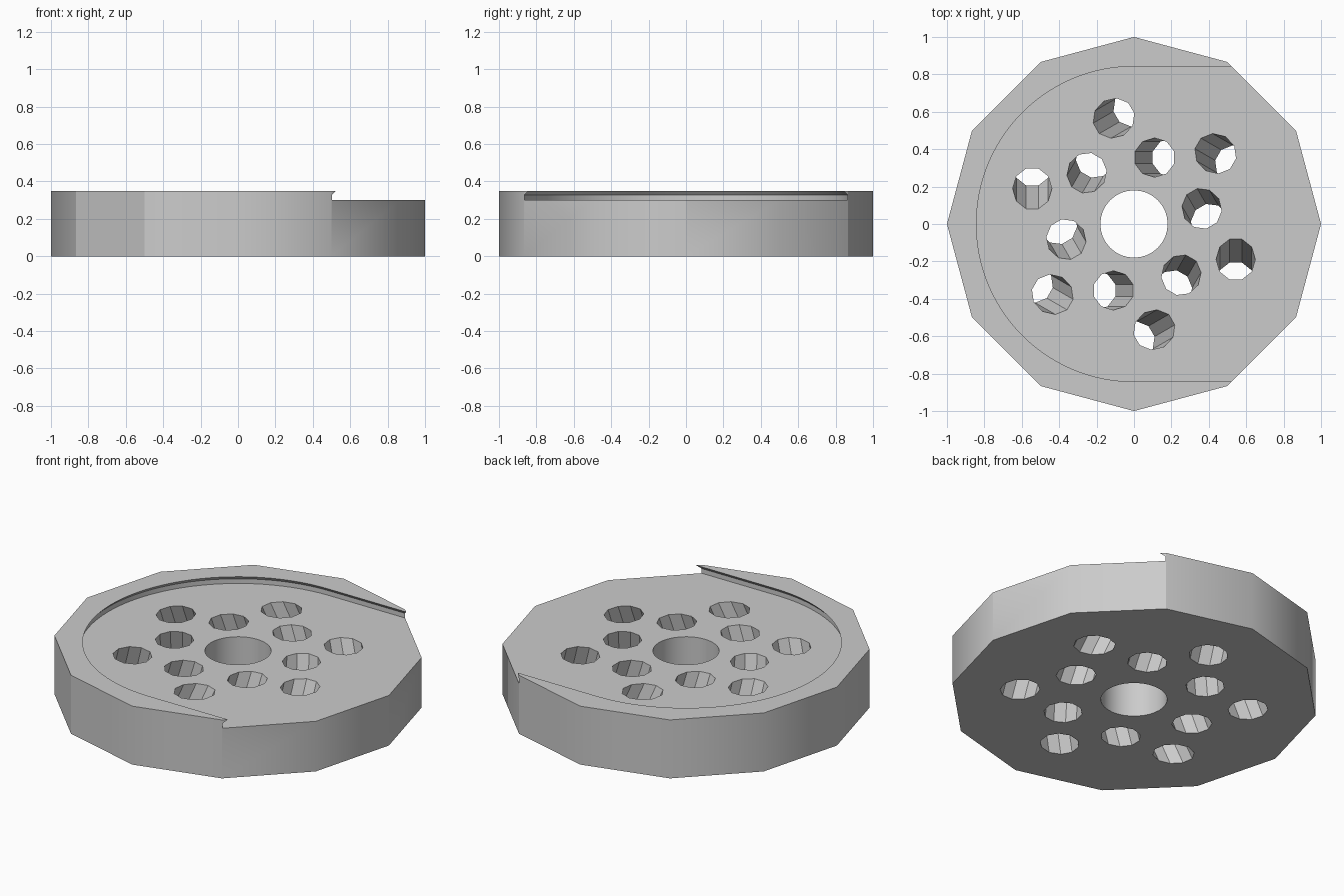
import bpy, bmesh, math
from mathutils import Vector

if "Cube" in bpy.data.objects:
    bpy.data.objects.remove(bpy.data.objects["Cube"], do_unlink=True)

HEIGHT, FLOOR = 0.35, 0.30

grey = bpy.data.materials.new("plain grey")
grey.use_nodes = True
grey.diffuse_color = (0.6, 0.6, 0.6, 1)
grey.node_tree.nodes["Principled BSDF"].inputs["Base Color"].default_value = (0.6, 0.6, 0.6, 1)


def loft(name, rings):
    """Closed solid through a stack of matching rings, bottom first."""
    bm = bmesh.new()
    loops = [[bm.verts.new(p) for p in ring] for ring in rings]
    n = len(loops[0])
    for low, high in zip(loops, loops[1:]):
        for i in range(n):
            j = (i + 1) % n
            bm.faces.new((low[i], low[j], high[j], high[i]))
    bm.faces.new(loops[0][::-1])
    bm.faces.new(loops[-1])
    bmesh.ops.recalc_face_normals(bm, faces=bm.faces)
    mesh = bpy.data.meshes.new(name)
    bm.to_mesh(mesh)
    bm.free()
    mesh.materials.append(grey)
    obj = bpy.data.objects.new(name, mesh)
    bpy.context.collection.objects.link(obj)
    return obj


def circle(r, z, n):
    return [(r * math.cos(math.tau * i / n), r * math.sin(math.tau * i / n), z) for i in range(n)]


def u_shape(r, z):
    """Half circle on the -x side, running straight out past +x."""
    arc = [math.pi / 2 + math.pi * i / 48 for i in range(49)]
    return [(2, r, z)] + [(r * math.cos(a), r * math.sin(a), z) for a in arc] + [(2, -r, z)]


def slanted_hole(name, angle, radius, slope):
    """Ten-sided hole leaning sixty degrees off the radial direction."""
    lean = angle - math.pi / 3
    u = Vector((math.cos(lean), math.sin(lean), 0))
    side = Vector((-u.y, u.x, 0))
    base = Vector((math.cos(angle), math.sin(angle), 0)) * radius
    stretch = math.sqrt(1 + slope * slope)
    rings = []
    for z in (-0.2, 0.6):
        centre = base - u * slope * z + Vector((0, 0, z))
        # the hole leans back toward the tangent as it rises
        rings.append([centre + side * x + u * y * stretch for x, y, _ in circle(0.105, 0, 10)])
    return loft(name, rings)


# Twelve-sided disc
disc = loft("disc", [circle(1, 0, 12), circle(1, HEIGHT, 12)])

# Cutters: undercut slot, centre bore, two rings of slanted holes
cutters = [
    loft("slot_cutter", [u_shape(0.864, FLOOR), u_shape(0.864, 0.328),
                         u_shape(0.843, HEIGHT), u_shape(0.843, 0.5)]),
    loft("bore_cutter", [circle(0.18, -0.2, 32), circle(0.18, 0.6, 32)]),
]
for k in range(6):
    a = k * math.pi / 3
    cutters.append(slanted_hole("inner_hole_cutter", a, 0.41, 0.317))
    cutters.append(slanted_hole("outer_hole_cutter", a + math.pi / 6, 0.628, 0.417))

bpy.ops.object.select_all(action="DESELECT")
bpy.context.view_layer.objects.active = disc
disc.select_set(True)
for cutter in cutters:
    mod = disc.modifiers.new("cut", "BOOLEAN")
    mod.operation, mod.solver, mod.object = "DIFFERENCE", "EXACT", cutter
    bpy.ops.object.modifier_apply(modifier=mod.name)
for cutter in cutters:
    bpy.data.objects.remove(cutter, do_unlink=True)

# Smooth rim and bore, crisp holes and a few crisp rim corners
bpy.ops.object.shade_smooth_by_angle(angle=math.radians(31))
for edge in disc.data.edges:
    a, b = (disc.data.vertices[i].co for i in edge.vertices)
    if abs(a.z - b.z) > 0.1 and a.xy.length > 0.95:
        if round(math.degrees(math.atan2(a.y, a.x))) in (60, -120, -150):
            edge.use_edge_sharp = True
